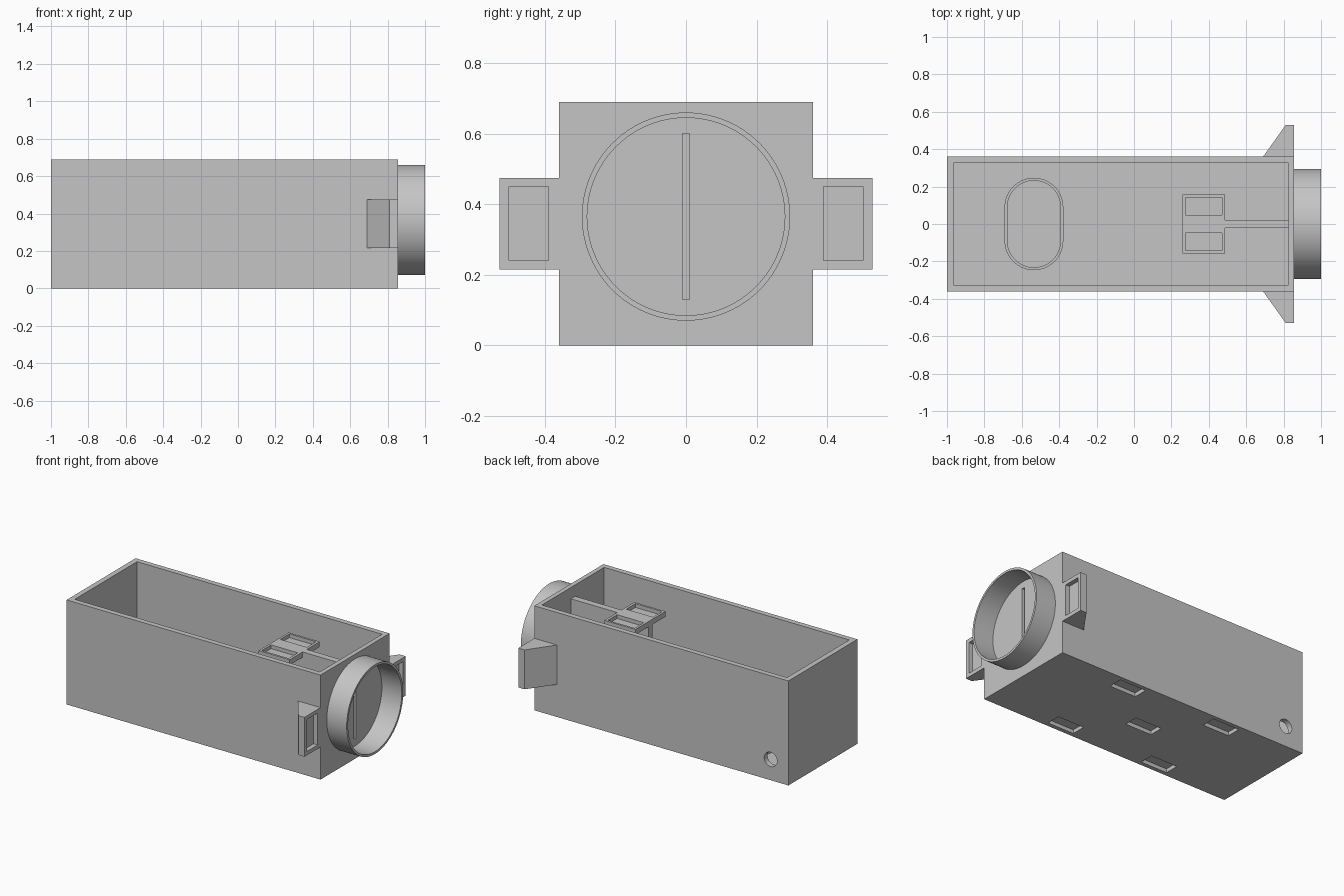
import bpy
import bmesh
import math
from mathutils import Matrix, Vector

cube = bpy.data.objects.get("Cube")
if cube:
    bpy.data.objects.remove(cube, do_unlink=True)

grey = bpy.data.materials.new("plain_grey")
grey.use_nodes = True
COLOUR = (0.56, 0.56, 0.56, 1)
grey.diffuse_color = COLOUR
grey.node_tree.nodes["Principled BSDF"].inputs["Base Color"].default_value = COLOUR

COLLAR_Z = 0.365
MID_X = -0.0725
FLOOR = 0.035


def add_object(name, bm):
    bmesh.ops.recalc_face_normals(bm, faces=bm.faces)
    mesh = bpy.data.meshes.new(name)
    bm.to_mesh(mesh)
    bm.free()
    mesh.materials.append(grey)
    obj = bpy.data.objects.new(name, mesh)
    bpy.context.collection.objects.link(obj)
    return obj


def box(name, x, y, z):
    """Box given by its (low, high) range on each axis."""
    low, high = (Vector(c) for c in zip(x, y, z))
    bm = bmesh.new()
    bmesh.ops.create_cube(bm, size=1)
    for v in bm.verts:
        v.co = (low + high) / 2 + v.co * (high - low)
    return add_object(name, bm)


def cylinder(name, radius, depth, centre, axis):
    bm = bmesh.new()
    turn = Matrix.Rotation(math.pi / 2, 4, axis)
    bmesh.ops.create_cone(bm, cap_ends=True, segments=96, radius1=radius, radius2=radius,
                          depth=depth, matrix=Matrix.Translation(centre) @ turn)
    return add_object(name, bm)


def prism(name, outline, z0, z1):
    """Flat outline raised from z0 to z1."""
    bm = bmesh.new()
    face = bm.faces.new([bm.verts.new((x, y, z0)) for x, y in outline])
    made = bmesh.ops.extrude_face_region(bm, geom=[face])["geom"]
    moved = [g for g in made if isinstance(g, bmesh.types.BMVert)]
    bmesh.ops.translate(bm, verts=moved, vec=(0, 0, z1 - z0))
    return add_object(name, bm)


def combine(obj, others, operation="DIFFERENCE"):
    """Boolean the other solids with obj, then discard them."""
    bpy.context.view_layer.objects.active = obj
    for other in others:
        mod = obj.modifiers.new("cut", "BOOLEAN")
        mod.operation, mod.object, mod.solver = operation, other, "EXACT"
        bpy.ops.object.modifier_apply(modifier=mod.name)
        bpy.data.objects.remove(other, do_unlink=True)


def smooth(obj):
    bpy.ops.object.select_all(action="DESELECT")
    obj.select_set(True)
    bpy.context.view_layer.objects.active = obj
    bpy.ops.object.shade_smooth_by_angle(angle=math.radians(30))


# Open tray with a cable hole, a key slot and five pockets underneath
tray = box("tray", (-1, 0.855), (-0.36, 0.36), (0, 0.69))
cuts = [box("cavity", (-0.965, 0.825), (-0.325, 0.325), (FLOOR, 0.8)),
        cylinder("cable_hole", 0.047, 0.2, (-0.87, 0.36, 0.137), "X"),
        box("wall_slot", (0.8, 0.9), (-0.01, 0.01), (0.13, 0.6))]
corners = [(sx, sy) for sx in (-1, 1) for sy in (-1, 1)]
for sx, sy in corners + [(0, 0)]:
    cx, cy = MID_X + 0.36 * sx, 0.285 * sy
    cuts.append(box("base_pocket", (cx - 0.097, cx + 0.097), (cy - 0.047, cy + 0.047), (-0.1, 0.025)))
combine(tray, cuts)
smooth(tray)

# Round collar on the end wall
collar = cylinder("collar", 0.295, 0.145, (0.9275, 0, COLLAR_Z), "Y")
combine(collar, [cylinder("collar_bore", 0.28, 0.4, (0.9275, 0, COLLAR_Z), "Y")])
smooth(collar)

# Wedge ears with shallow pockets, one on each side
for side, s in (("left", 1), ("right", -1)):
    wedge = [(0.69, 0.36 * s), (0.81, 0.528 * s), (0.855, 0.528 * s), (0.855, 0.36 * s)]
    ear = prism("ear_" + side, wedge, 0.215, 0.475)
    ys = sorted((0.39 * s, 0.502 * s))
    combine(ear, [box("ear_pocket", (0.825, 0.9), ys, (0.24, 0.45))])

# Hollow blade sleeve behind the slot
sleeve = box("sleeve", (0.26, 0.83), (-0.022, 0.022), (0.115, 0.615))
combine(sleeve, [box("head_plate", (0.26, 0.487), (-0.157, 0.157), (0.58, 0.615))], "UNION")
pockets = [box("sleeve_slot", (0.275, 0.9), (-0.01, 0.01), (0.13, 0.6))]
for s in (-1, 1):
    ys = sorted((0.048 * s, 0.143 * s))
    pockets.append(box("head_pocket", (0.275, 0.47), ys, (0.59, 0.7)))
combine(sleeve, pockets)


def stadium(half_width, half_straight, centre_x, steps=32):
    points = []
    for end in (1, -1):
        for i in range(steps + 1):
            a = math.pi * i / steps
            points.append((centre_x + end * half_width * math.cos(a),
                           end * (half_straight + half_width * math.sin(a))))
    return points


# Oval holder standing on the tray floor
holder = prism("oval_holder", stadium(0.157, 0.09, -0.535), FLOOR - 0.005, 0.17)
combine(holder, [prism("oval_bore", stadium(0.142, 0.09, -0.535), FLOOR, 0.4)])
smooth(holder)
